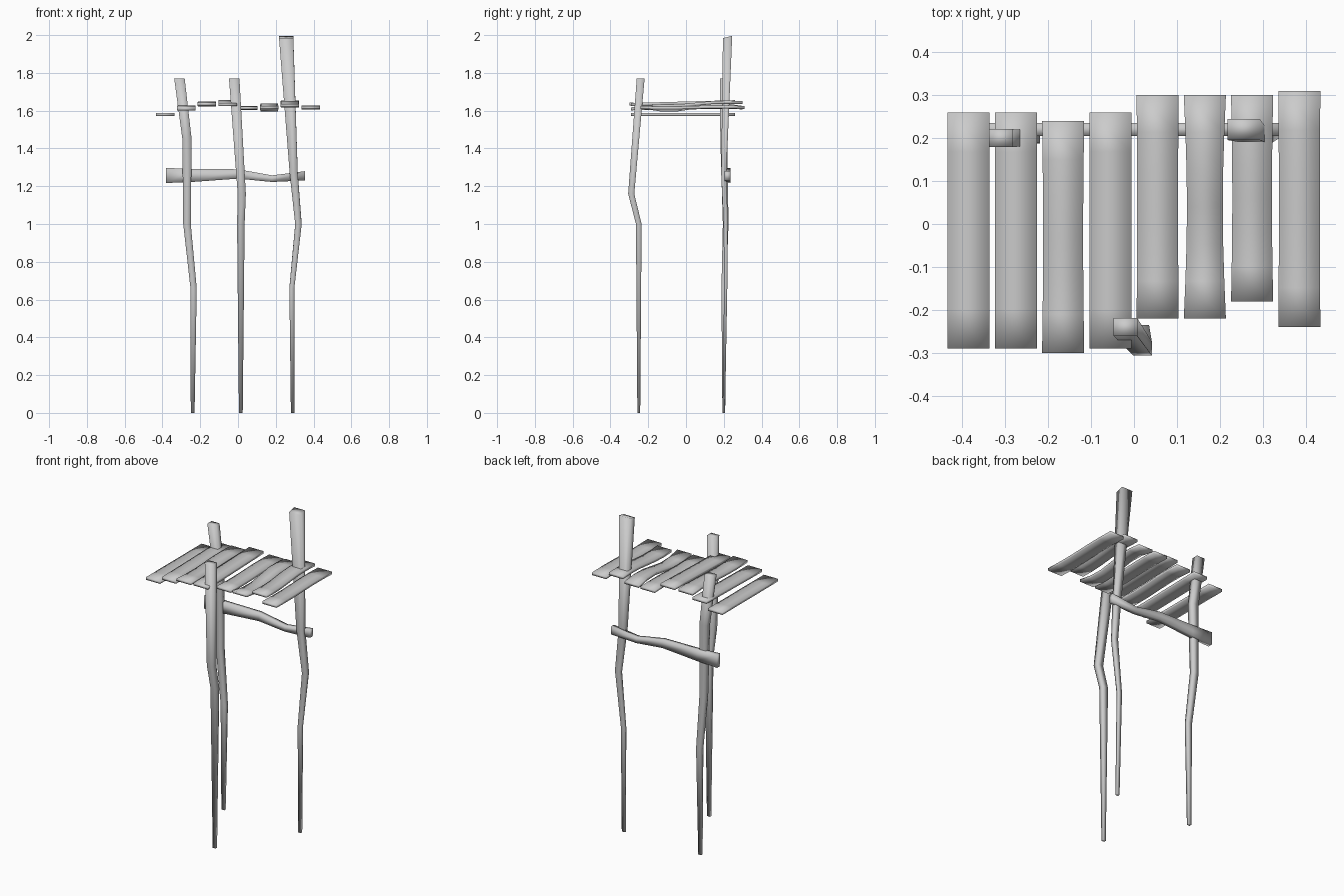
import bpy, bmesh, math
from mathutils import Vector

default_cube = bpy.data.objects.get("Cube")
if default_cube:
    bpy.data.objects.remove(default_cube, do_unlink=True)

wood = bpy.data.materials.new("weathered grey wood")
wood.use_nodes = True
grey = (0.6, 0.6, 0.6, 1)
wood.diffuse_color = grey
wood.node_tree.nodes["Principled BSDF"].inputs["Base Color"].default_value = grey

RIGHT, BACK, UP = Vector((1, 0, 0)), Vector((0, 1, 0)), Vector((0, 0, 1))


def beam(name, path, width_axis, depth_axis, width_at, depth_at):
    """Loft a four-sided beam along a path, with its section sized by rules."""
    bm = bmesh.new()
    rings = []
    for point in map(Vector, path):
        across = width_axis * width_at(point) / 2
        along = depth_axis * depth_at(point) / 2
        corners = (-across - along, across - along, across + along, along - across)
        rings.append([bm.verts.new(point + corner) for corner in corners])
    for lower, upper in zip(rings, rings[1:]):
        for side in range(4):
            following = (side + 1) % 4
            bm.faces.new((lower[side], lower[following], upper[following], upper[side]))
    bm.faces.new(rings[0])
    bm.faces.new(rings[-1])
    bmesh.ops.recalc_face_normals(bm, faces=bm.faces)

    mesh = bpy.data.meshes.new(name)
    bm.to_mesh(mesh)
    bm.free()
    mesh.materials.append(wood)
    mesh.shade_smooth()
    bpy.context.collection.objects.link(bpy.data.objects.new(name, mesh))


# Crooked stilts, thin at the foot and thick at the top
def slim_width(point):
    return 0.02 + 0.02 * point.z


def slim_depth(point):
    return 0.75 * slim_width(point)


def flared_width(point):
    return 0.02 + 0.014 * point.z ** 2


def flared_depth(point):
    return 0.65 * flared_width(point)


back_right_path = [(-.24, .2, 0), (-.235, .2, .66), (-.27, .21, 1), (-.27, .2, 1.45), (-.31, .2, 1.77)]
front_path = [(.015, -.25, 0), (.015, -.25, 1), (.02, -.29, 1.16), (-.02, -.24, 1.77)]
back_left_path = [(.29, .2, 0), (.285, .21, .66), (.32, .21, 1), (.295, .2, 1.27), (.255, .22, 1.99)]

beam("back_right_pole", back_right_path, RIGHT, BACK, slim_width, slim_depth)
beam("front_pole", front_path, RIGHT, BACK, slim_width, slim_depth)
beam("back_left_pole", back_left_path, RIGHT, BACK + UP / 4, flared_width, flared_depth)


# Wavy cross rail tied to the back poles, narrowest near its left third
def rail_height(point):
    return 0.035 + 0.08 * abs(point.x - 0.18)


def rail_depth(point):
    return 0.03


rail_path = [(-.38, .22, 1.257), (-.24, .22, 1.257), (0, .22, 1.265), (.18, .22, 1.24), (.355, .22, 1.255)]
beam("cross_rail", rail_path, UP, BACK, rail_height, rail_depth)


# Deck planks from right to left: front end, back end, height, rise and pinch
def plank_thickness(point):
    return 0.016


planks = [
    (-.29, .26, 1.58, 0, 0),
    (-.29, .26, 1.615, .01, 0),
    (-.3, .24, 1.635, 0, .05),
    (-.29, .26, 1.64, .015, 0),
    (-.22, .3, 1.615, 0, .03),
    (-.22, .3, 1.617, 0, .15),
    (-.18, .3, 1.635, .015, .06),
    (-.24, .31, 1.617, 0, .03),
]
spacing = 0.11
segments = 6
for index, (front, back, height, rise, pinch) in enumerate(planks):
    x = spacing * (index - (len(planks) - 1) / 2)
    length = back - front

    def plank_width(point):
        travel = (point.y - front) / length
        return 0.098 * (1 - pinch * math.sin(math.pi * travel))

    path = []
    for step in range(segments + 1):
        travel = step / segments
        wave = pinch * math.sin(math.tau * travel) / 10
        path.append((x, front + length * travel, height + rise * (travel - 0.5) - wave))
    beam(f"deck_plank_{index + 1}", path, RIGHT, UP, plank_width, plank_thickness)
